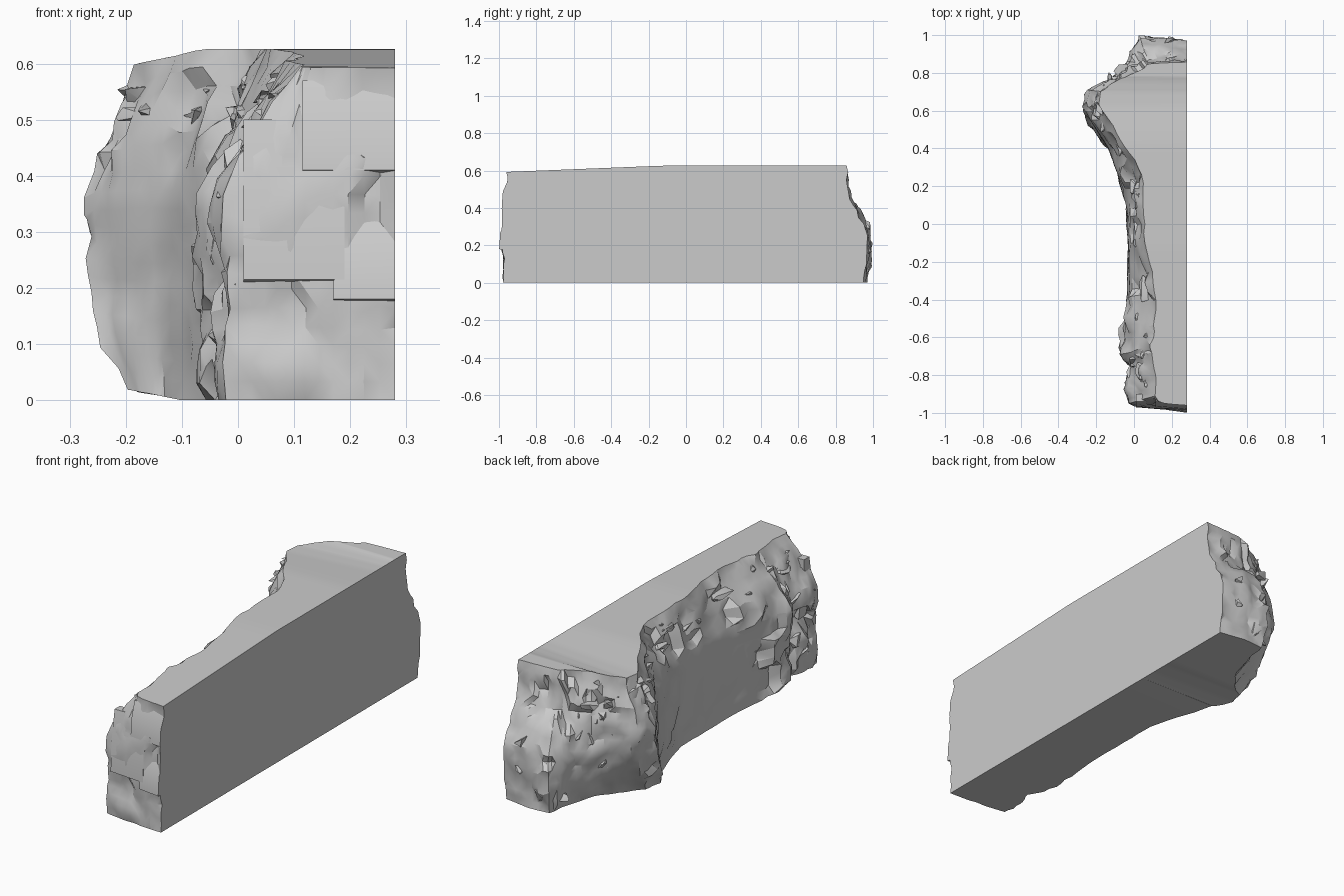
import bpy, bmesh, math, random
from mathutils import Vector, noise

if "Cube" in bpy.data.objects:
    bpy.data.objects.remove(bpy.data.objects["Cube"], do_unlink=True)
random.seed(4)

stone = bpy.data.materials.new("grey stone")
stone.use_nodes = True
grey = (0.6, 0.6, 0.6, 1)
stone.diffuse_color = grey
stone.node_tree.nodes["Principled BSDF"].inputs["Base Color"].default_value = grey

BACK = 0.28      # plane of the flat cut side
SUB, LEVELS = 4, 18

# Plan stations from front to back: cliff x, y then plateau edge x, y
plan = [
    (.28, -.975, .28, -.965), (.17, -.97, .16, -.95), (.07, -.96, .13, -.94),
    (-.02, -.95, .11, -.91), (-.03, -.85, .12, -.82), (-.01, -.76, .1, -.72),
    (-.05, -.69, .09, -.64), (-.05, -.55, .11, -.5), (-.03, -.35, .11, -.3),
    (-.03, -.1, .06, -.1), (-.035, .08, .05, .1), (-.07, .22, .05, .22),
    (-.14, .4, -.02, .38), (-.22, .53, -.11, .52), (-.27, .62, -.19, .63),
    (-.24, .71, -.18, .7), (-.14, .77, -.11, .75), (-.06, .84, -.03, .79),
    (0, .93, .03, .82), (.04, .98, .08, .85), (.15, .985, .17, .855), (.28, .975, .28, .855),
]


def top_z(x, y):
    return min(.626, .592 + .04 * (y + .97)) - .2 * max(0, -.05 - x)


def bottom_z(x):
    return .2 * max(0, -.1 - x)


def fracture(p, scale):
    """Stepped value, constant inside each rock cell."""
    cell = noise.voronoi(p * scale)[1][0]
    return max(-1, min(1, 2.2 * noise.noise(cell * 5.3 + Vector((.37, .61, .13)))))


def cliff_point(s, t):
    """Point on the rough side: s along the plan, t from foot to plateau."""
    i = min(int(s), len(plan) - 2)
    cx, cy, tx, ty = (a + (b - a) * (s - i) for a, b in zip(plan[i], plan[i + 1]))
    # The back end leans in lower down than the long side
    back = min(1, max(0, (s - 16) / 2))
    w = (1 - back) * max(0, (t - .6) / .4) ** 1.3 + back * min(1, max(0, (t - .42) / .4))
    foot = max(0, 1 - t / .6) ** 2
    undercut = foot * max(0, 1 - ((cy - .7) / .3) ** 2)
    x = cx + (tx - cx) * w + foot * .15 * max(0, -.08 - cx) + .05 * undercut
    y = cy + (ty - cy) * w - .16 * undercut
    z = bottom_z(x) + t * (top_z(x, y) - bottom_z(x))
    p = Vector((x, y, z))
    # Broken corner and brow are rougher than the long face and the front end
    rough = 1
    if -.5 < cy < .62 and t < .72:
        rough = .3
    elif cy < -.92:
        rough = .45
    edge = min(1, (BACK - x) / .05)
    d = rough * (.022 * fracture(p, 7) + .01 * fracture(p, 16)) + .008 * noise.noise(p * 5)
    if t == 0 or t == 1:
        d *= .35
    out = Vector((-1, 0, 0))
    if cy < -.9 and cx > -.02:
        out = Vector((-.1, -1, 0))
    elif cy > .72:
        out = Vector((-.6, .8, 0))
    out.x *= edge
    p += out * d
    if 0 < t < 1:
        p.z += .015 * rough * fracture(p + Vector((5, 2, 1)), 9) * min(1, 4 * t, 4 * (1 - t))
    p.x = min(p.x, BACK)
    p.y = max(-.998, min(.998, p.y))
    return p


def finish(bm, name, angle=28):
    bmesh.ops.recalc_face_normals(bm, faces=bm.faces)
    mesh = bpy.data.meshes.new(name)
    bm.to_mesh(mesh)
    bm.free()
    mesh.materials.append(stone)
    ob = bpy.data.objects.new(name, mesh)
    bpy.context.collection.objects.link(ob)
    bpy.ops.object.select_all(action='DESELECT')
    ob.select_set(True)
    bpy.context.view_layer.objects.active = ob
    bpy.ops.object.shade_smooth_by_angle(angle=math.radians(angle))


# Main rock wall: rough loft, flat plateau, flat base and flat cut side
bm = bmesh.new()
count = (len(plan) - 1) * SUB + 1
grid = [[bm.verts.new(cliff_point(i / SUB, k / LEVELS)) for k in range(LEVELS + 1)]
        for i in range(count)]
rough_faces = []
for a, b in zip(grid, grid[1:]):
    for k in range(LEVELS):
        rough_faces.append(bm.faces.new((a[k], b[k], b[k + 1], a[k + 1])))


def cap(k):
    """Close the ring at level k across to the cut side; return the cut edge."""
    ring = [col[k] for col in grid]
    line = [ring[0]]
    for v in ring[1:-1]:
        y = max(line[-1].co.y + .0005, min(v.co.y, ring[-1].co.y - .001))
        z = top_z(BACK, y) if k else 0
        line.append(bm.verts.new((BACK, y, z)))
    line.append(ring[-1])
    for i in range(count - 1):
        corners = list(dict.fromkeys((ring[i], ring[i + 1], line[i + 1], line[i])))
        bm.faces.new(corners)
    return line


base_edge, top_edge = cap(0), cap(LEVELS)
bm.faces.new(base_edge + grid[-1][1:-1] + top_edge[::-1] + grid[0][1:-1][::-1])
bmesh.ops.triangulate(bm, faces=rough_faces)
finish(bm, "rock_wall")


def chip(bm, centre, size):
    """Angular splinter of rock, mostly sunk into the wall."""
    verts = []
    for _ in range(9):
        d = Vector([random.uniform(-1, 1) for _ in range(3)]).normalized()
        p = centre + Vector(a * b for a, b in zip(d, size))
        p.x = min(p.x, BACK)
        p.y = max(-1, min(1, p.y))
        p.z = max(.002, min(p.z, top_z(p.x, p.y)))
        verts.append(bm.verts.new(p))
    hull = bmesh.ops.convex_hull(bm, input=verts)
    loose = set(hull["geom_interior"]) | set(hull["geom_unused"])
    bmesh.ops.delete(bm, geom=[v for v in loose if isinstance(v, bmesh.types.BMVert)],
                     context='VERTS')


# Splinters: name, station range, height range, how many, half sizes, inward shift
for name, s0, s1, t0, t1, n, size, sink in (
        ("brow_chips", 4, 17, .8, .95, 30, (.045, .08, .03), (.022, 0, -.008)),
        ("front_corner_chips", 2.6, 6.3, .05, .85, 20, (.04, .05, .05), (.025, .008, 0)),
        ("back_chips", 15.5, 20.5, .08, .8, 18, (.06, .05, .045), (.015, -.03, 0))):
    bm = bmesh.new()
    for _ in range(n):
        p = cliff_point(random.uniform(s0, s1), random.uniform(t0, t1))
        chip(bm, p + Vector(sink), [a * random.uniform(.6, 1.1) for a in size])
    finish(bm, name)


# Overhanging ledges on the front end: x start, x end, underside z, top z, overhang
bm = bmesh.new()
for x0, x1, z0, z1, out in ((.01, .19, .215, .5, .985), (.115, .28, .41, .57, .985),
                            (.17, .28, .18, .36, .999)):
    ends = []
    for x, inset in ((x0, .015), (x1, 0)):
        ends.append([bm.verts.new(c) for c in (
            (x, -.9, z0 - .02), (x, -out + inset, z0), (x, -out + inset + .006, (z0 + z1) / 2),
            (x, -.94, z1), (x, -.9, z1))])
    for j in range(5):
        bm.faces.new((ends[0][j], ends[1][j], ends[1][j - 1], ends[0][j - 1]))
    bm.faces.new(ends[0])
    bm.faces.new(ends[1][::-1])
finish(bm, "front_ledges")
